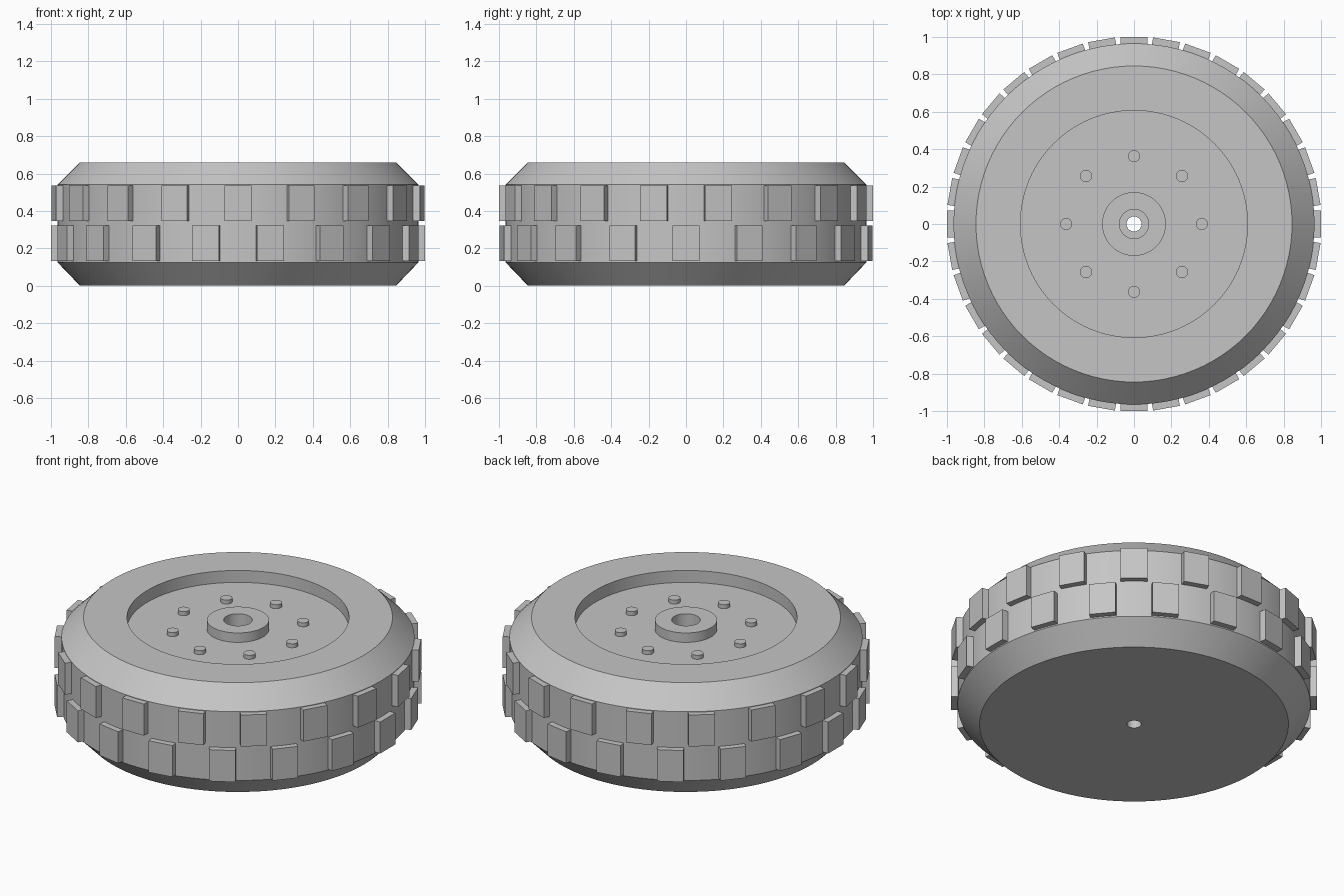
import bpy
import math
from mathutils import Matrix

cube = bpy.data.objects.get("Cube")
if cube:
    bpy.data.objects.remove(cube, do_unlink=True)

# One plain grey for the whole wheel
grey = bpy.data.materials.new("light_grey")
grey.use_nodes = True
colour = (0.56, 0.56, 0.56, 1)
grey.diffuse_color = colour
grey.node_tree.nodes["Principled BSDF"].inputs["Base Color"].default_value = colour


def make_object(name, verts, faces):
    mesh = bpy.data.meshes.new(name)
    mesh.from_pydata(verts, [], faces)
    mesh.materials.append(grey)
    obj = bpy.data.objects.new(name, mesh)
    bpy.context.collection.objects.link(obj)
    return obj


def smooth(obj):
    bpy.ops.object.select_all(action="DESELECT")
    obj.select_set(True)
    bpy.context.view_layer.objects.active = obj
    bpy.ops.object.shade_smooth_by_angle(angle=math.radians(30))


def lathe(name, profile, steps=96):
    """Turn a closed (radius, height) loop, listed anticlockwise, about z."""
    n = len(profile)
    verts, faces = [], []
    for s in range(steps):
        a = math.tau * s / steps
        verts += [(r * math.cos(a), r * math.sin(a), z) for r, z in profile]
    for s in range(steps):
        t = (s + 1) % steps
        for i in range(n):
            j = (i + 1) % n
            faces.append((s * n + i, t * n + i, t * n + j, s * n + j))
    obj = make_object(name, verts, faces)
    smooth(obj)
    return obj


# Tyre body with sloped shoulders, sunken disc, raised hub and stepped axle hole
HEIGHT, FLOOR, HUB_TOP, SEAT = 0.66, 0.588, 0.645, 0.33
lathe("wheel_body", [
    (0.04, 0), (0.845, 0), (0.965, 0.125), (0.965, 0.54), (0.845, HEIGHT),
    (0.607, HEIGHT), (0.607, FLOOR), (0.17, FLOOR), (0.17, HUB_TOP),
    (0.078, HUB_TOP), (0.078, SEAT), (0.04, SEAT),
])

# Ring of bolt heads on the disc
for k in range(8):
    bpy.ops.mesh.primitive_cylinder_add(vertices=32, radius=0.032, depth=0.034)
    bolt = bpy.context.object
    bolt.name = f"bolt_{k + 1}"
    a = math.tau * k / 8
    bolt.location = (0.363 * math.cos(a), 0.363 * math.sin(a), FLOOR + 0.007)
    bolt.data.materials.append(grey)
    smooth(bolt)

# Two staggered rows of tread blocks
BLOCKS = 18
for row, centre, shift in (("lower", 0.228, 0), ("upper", 0.442, 0.5)):
    for k in range(BLOCKS):
        bpy.ops.mesh.primitive_cube_add(size=1)
        block = bpy.context.object
        block.name = f"{row}_tread_block_{k + 1}"
        block.data.transform(Matrix.Translation((0.97, 0, centre))
                             @ Matrix.Diagonal((0.06, 0.145, 0.19, 1)))
        block.rotation_euler.z = math.tau * (k + shift) / BLOCKS
        block.data.materials.append(grey)
